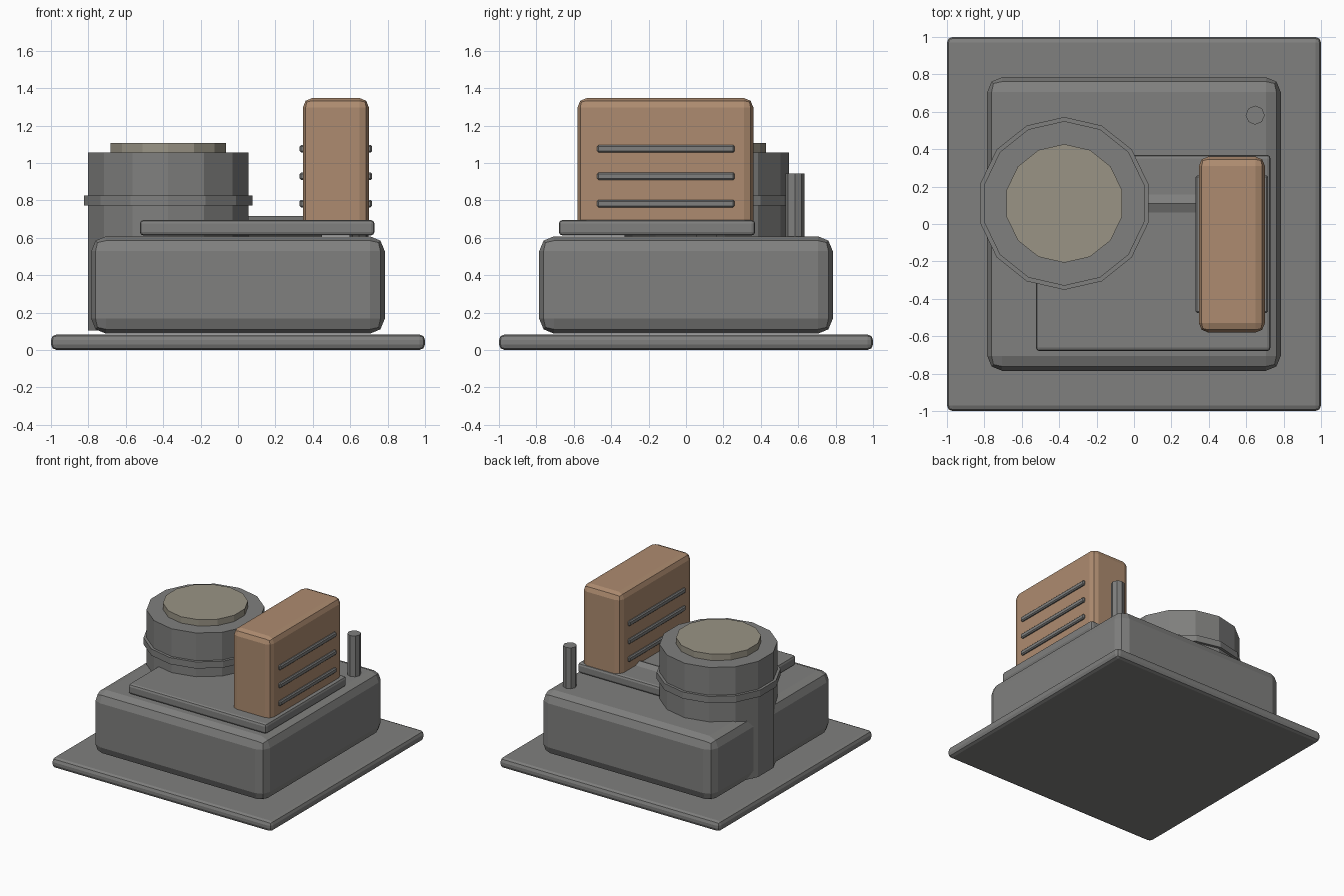
import bpy, bmesh, math
from mathutils import Matrix

if "Cube" in bpy.data.objects:
    bpy.data.objects.remove(bpy.data.objects["Cube"])


def material(name, rgb):
    m = bpy.data.materials.new(name)
    m.diffuse_color = (*rgb, 1)
    m.use_nodes = True
    m.node_tree.nodes["Principled BSDF"].inputs["Base Color"].default_value = m.diffuse_color
    return m


GREY = material("machine grey", (0.215, 0.215, 0.21))
BROWN = material("copper brown", (0.42, 0.26, 0.16))
KHAKI = material("pale khaki", (0.32, 0.295, 0.235))


def finish(name, bm, mat):
    mesh = bpy.data.meshes.new(name)
    bm.to_mesh(mesh)
    bm.free()
    mesh.materials.append(mat)
    ob = bpy.data.objects.new(name, mesh)
    bpy.context.collection.objects.link(ob)
    return ob


def box(name, xs, ys, zs, mat, bevel, segments=2):
    """Bevelled box given by its ranges on each axis."""
    bm = bmesh.new()
    mid = [(a + b) / 2 for a, b in (xs, ys, zs)]
    size = [b - a for a, b in (xs, ys, zs)]
    bmesh.ops.create_cube(bm, size=1, matrix=Matrix.Translation(mid) @ Matrix.Diagonal((*size, 1)))
    ob = finish(name, bm, mat)
    mod = ob.modifiers.new("bevel", 'BEVEL')
    mod.width, mod.segments = bevel, segments
    return ob


def cylinder(name, centre, radius, length, sides, mat, turn=Matrix()):
    bm = bmesh.new()
    bmesh.ops.create_cone(bm, cap_ends=True, segments=sides, radius1=radius, radius2=radius,
                          depth=length, matrix=Matrix.Translation(centre) @ turn)
    return finish(name, bm, mat)


def upright(name, x, y, z0, z1, radius, sides, mat):
    return cylinder(name, (x, y, (z0 + z1) / 2), radius, z1 - z0, sides, mat)


# Base slab, main housing and raised deck
box("base_plate", (-1, 1), (-1, 1), (0, 0.083), GREY, 0.03)
box("housing", (-0.785, 0.785), (-0.785, 0.785), (0.087, 0.608), GREY, 0.08)
box("deck_plate", (-0.525, 0.73), (-0.68, 0.37), (0.612, 0.695), GREY, 0.02)

# Round tank with its band and lid
TX, TY = -0.373, 0.11
upright("tank", TX, TY, 0.105, 1.055, 0.44, 14, GREY)
upright("tank_band", TX, TY, 0.773, 0.827, 0.462, 14, GREY)
upright("tank_lid", TX, TY, 1.0, 1.107, 0.317, 14, KHAKI)

# Radiator block with bars showing on both faces
box("radiator", (0.347, 0.70), (-0.58, 0.36), (0.64, 1.347), BROWN, 0.05)
for i, z in enumerate((0.783, 0.929, 1.076)):
    box(f"radiator_bar_{i + 1}", (0.33, 0.717), (-0.475, 0.26), (z - 0.02, z + 0.02), GREY, 0.008, 1)

# Pipe from tank to radiator, half sunk in the deck, ridge upward
cylinder("pipe", (0.1, TY, 0.645), 0.07, 0.7, 8, GREY, Matrix.Rotation(math.pi / 2, 4, 'Y'))

# Small post at the back corner
upright("post", 0.648, 0.582, 0.55, 0.943, 0.051, 8, GREY)
